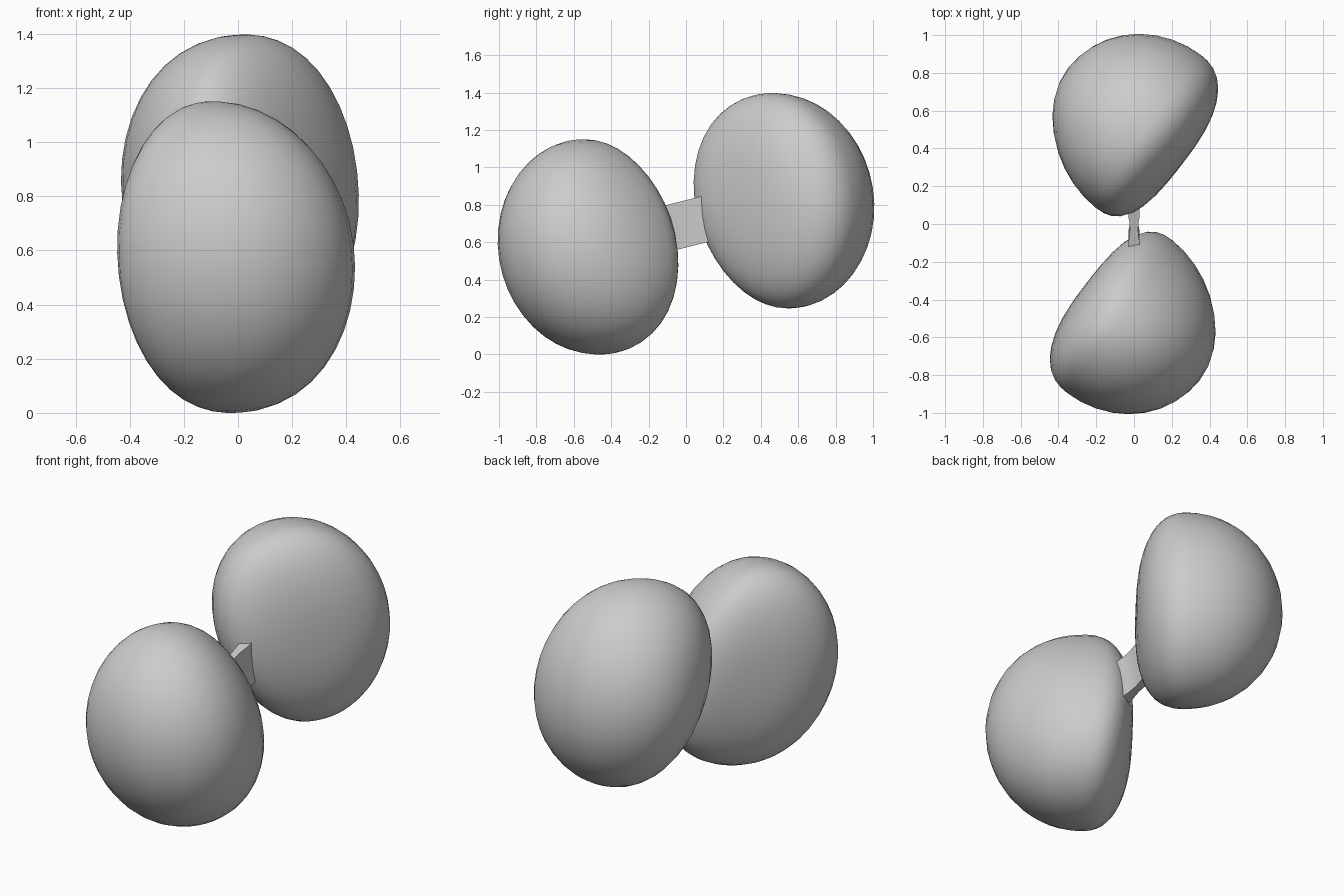
import bpy, bmesh, math
from mathutils import Vector, Matrix

if "Cube" in bpy.data.objects:
    bpy.data.objects.remove(bpy.data.objects["Cube"])

PIVOT = Vector((0, 0, 0.6985))       # the whole model is point-symmetric about here
UP = Vector((0, 0, 1))
FACE = Vector((0.793, -0.61, 0)).normalized()   # direction of the flattened side
SIDE = Vector((-FACE.y, FACE.x, 0))
TILT = math.radians(11)
LONG = UP * math.cos(TILT) - SIDE * math.sin(TILT)
WIDE = SIDE * math.cos(TILT) + UP * math.sin(TILT)
CENTRE = Vector((0.06, 0.51, 0.8185))


def finish(name, bm):
    bmesh.ops.recalc_face_normals(bm, faces=bm.faces)
    mesh = bpy.data.meshes.new(name)
    bm.to_mesh(mesh)
    bm.free()
    obj = bpy.data.objects.new(name, mesh)
    bpy.context.collection.objects.link(obj)
    return obj


# Lobe: half-domed ellipsoid, round outside and flattened with a soft rim on the facing side
def lobe(name, inverted):
    bm = bmesh.new()
    bmesh.ops.create_uvsphere(bm, u_segments=36, v_segments=22, radius=1)
    for v in bm.verts:
        x, y, z = v.co
        p, depth = (2.4, 0.272) if x > 0 else (2.0, 0.517)
        k = (math.hypot(y, z) ** p + abs(x) ** p) ** (-1 / p)
        x, y, z = x * k, y * k, z * k
        co = CENTRE + FACE * (x * depth) + WIDE * (y * 0.481) + LONG * (z * 0.578)
        # inner end leans to the face, fuller above and slimmer below
        full = max(0, z * 0.707 - y * 0.707) ** 4 * 0.045
        slim = max(0, -z * 0.5 - y * 0.866) ** 4 * 0.035
        co += FACE * 0.06 * max(0, -y) ** 2
        co += (UP - SIDE) * 0.707 * full + (UP * 0.5 + SIDE * 0.866) * slim
        v.co = 2 * PIVOT - co if inverted else co
    for f in bm.faces:
        f.smooth = True
    return finish(name, bm)


lobe("back_lobe", False)
lobe("front_lobe", True)

# Connecting strip: short upright band, slightly waisted between the lobes
bm = bmesh.new()
rings = []
N = 12
for i in range(N + 1):
    t = -1 + 2 * i / N
    half = 0.022 + 0.008 * min(1, abs(t) * 2) ** 2
    rings.append([bm.verts.new((sx * half, t * 0.14, sz * 0.123))
                  for sx, sz in ((-1, -1), (1, -1), (1, 1), (-1, 1))])
for a, b in zip(rings, rings[1:]):
    for j in range(4):
        bm.faces.new((a[j], a[(j + 1) % 4], b[(j + 1) % 4], b[j]))
bm.faces.new(rings[0])
bm.faces.new(rings[-1])
bm.transform(Matrix.Translation(PIVOT) @ Matrix.Rotation(math.radians(14), 4, 'X'))
strip = finish("connecting_strip", bm)
bpy.context.view_layer.objects.active = strip
strip.select_set(True)
bpy.ops.object.shade_smooth_by_angle(angle=math.radians(35))
